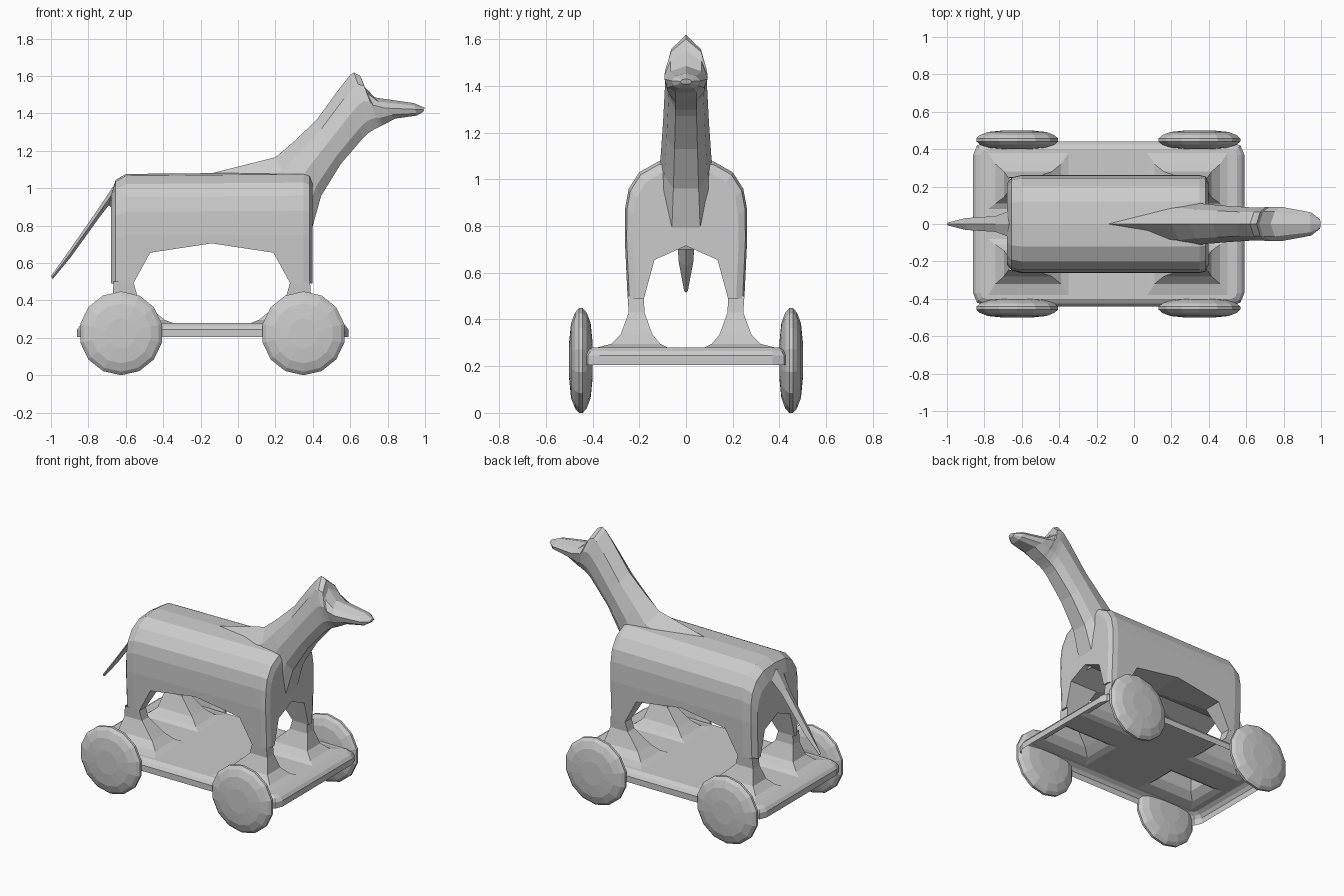
import bpy, bmesh, math

if "Cube" in bpy.data.objects:
    bpy.data.objects.remove(bpy.data.objects["Cube"])

MID = -0.14  # x of the middle of deck and body


def finish(bm, name):
    bmesh.ops.recalc_face_normals(bm, faces=bm.faces)
    me = bpy.data.meshes.new(name)
    bm.to_mesh(me)
    bm.free()
    ob = bpy.data.objects.new(name, me)
    bpy.context.collection.objects.link(ob)
    return ob


def loft(name, rings, cap_start=True, cap_end=True):
    bm = bmesh.new()
    rows = [[bm.verts.new(p) for p in r] for r in rings]
    n = len(rows[0])
    for a, b in zip(rows, rows[1:]):
        for i in range(n):
            j = (i + 1) % n
            bm.faces.new((a[i], a[j], b[j], b[i]))
    if cap_start:
        bm.faces.new(rows[0])
    if cap_end:
        bm.faces.new(rows[-1])
    return finish(bm, name)


def mirror_half(half):
    # half runs from top centre outwards and down; returns a closed section
    return half + [(-y, z) for y, z in reversed(half) if y > 0]


# Torso: rounded section lofted along x
half = [(0, 1.085), (.12, 1.075), (.20, 1.03), (.245, .96),
        (.26, .88), (.262, .75), (.25, .49)]
section = mirror_half(half)
stations = [(-.68, .80, .82), (-.655, .93, .95), (-.60, .985, 1),
            (.35, 1, 1), (.383, .98, .97), (.397, .92, .86)]
torso = loft("torso", [[(x, y * ys, .49 + (z - .49) * k) for y, z in section]
                       for x, k, ys in stations])

# Arches between the legs, cut both ways
side_arch = [(MID + s * d, z) for s, pts in
             ((-1, [(.42, .4), (.42, .49), (.33, .655), (0, .705)]),
              (1, [(.33, .655), (.42, .49), (.42, .4)])) for d, z in pts]
end_arch = [(-.18, .4), (-.18, .49), (-.135, .655), (0, .715),
            (.135, .655), (.18, .49), (.18, .4)]
cutters = [loft("side_cutter", [[(x, y, z) for x, z in side_arch] for y in (-.6, .6)]),
           loft("end_cutter", [[(x, y, z) for y, z in end_arch] for x in (-1.2, 1.2)])]
bpy.context.view_layer.objects.active = torso
for c in cutters:
    mod = torso.modifiers.new("arch", 'BOOLEAN')
    mod.operation = 'DIFFERENCE'
    mod.solver = 'EXACT'
    mod.object = c
    bpy.ops.object.modifier_apply(modifier=mod.name)
    bpy.data.objects.remove(c)

# Lower legs flaring into the deck: (z, inner x, outer x, inner y, outer y)
leg_rings = [(.50, .42, .525, .18, .25), (.43, .40, .53, .178, .245),
             (.335, .30, .555, .143, .28), (.295, .25, .60, .11, .32),
             (.28, .21, .64, .08, .38)]


def leg_ring(sx, sy, r):
    z, x0, x1, y0, y1 = r
    return [(MID + sx * x, sy * y, z)
            for x, y in ((x0, y0), (x1, y0), (x1, y1), (x0, y1))]


corners = [(sx, sy) for sx in (-1, 1) for sy in (-1, 1)]
for sx, sy in corners:
    name = ("front" if sx > 0 else "rear") + ("_left" if sy > 0 else "_right") + "_leg"
    loft(name, [leg_ring(sx, sy, r) for r in leg_rings], False, False)


# Deck: open-bottomed tray with rounded corners
def deck_ring(inset, z, hx=.725, hy=.44, r=.07):
    pts = []
    for k, (sx, sy) in enumerate(((1, 1), (-1, 1), (-1, -1), (1, -1))):
        for s in range(3):
            a = math.radians(90 * k + 45 * s)
            rr = r - inset
            pts.append((MID + .005 + sx * (hx - r) + rr * math.cos(a),
                        sy * (hy - r) + rr * math.sin(a), z))
    return pts


loft("deck_rim", [deck_ring(0, .205), deck_ring(0, .245), deck_ring(.015, .265),
                  deck_ring(.04, .28)], False, False)

# Deck top, open where the hollow legs stand
bm = bmesh.new()
loops = [deck_ring(.04, .28)] + [leg_ring(sx, sy, leg_rings[-1]) for sx, sy in corners]
edges = []
for pts in loops:
    vs = [bm.verts.new(p) for p in pts]
    edges += [bm.edges.new((vs[i - 1], vs[i])) for i in range(len(vs))]
bmesh.ops.triangle_fill(bm, use_beauty=True, use_dissolve=False,
                        edges=edges, normal=(0, 0, 1))
finish(bm, "deck_top")

# Neck and head: rings given as top point, bottom point, half width
neck = [((-.14, 1.08), (.36, .70), .09), ((.20, 1.165), (.40, .80), .12),
        ((.30, 1.25), (.445, .96), .108), ((.42, 1.365), (.55, 1.13), .098),
        ((.54, 1.53), (.67, 1.27), .09), ((.60, 1.605), (.70, 1.297), .088),
        ((.62, 1.618), (.725, 1.312), .088), ((.655, 1.60), (.755, 1.328), .09),
        ((.67, 1.55), (.775, 1.337), .092), ((.73, 1.485), (.84, 1.372), .092),
        ((.94, 1.455), (.955, 1.388), .062), ((.998, 1.43), (.99, 1.408), .025)]
shape = mirror_half([(0, 0), (.72, .2), (1, .5), (.85, .82), (.5, 1)])
loft("neck_and_head", [[(t[0] + (b[0] - t[0]) * f, y * w, t[1] + (b[1] - t[1]) * f)
                        for y, f in shape] for t, b, w in neck])

# Tail: thin four-sided taper
tail = [((-.60, 1.06), (-.64, .86), .13), ((-.67, 1.005), (-.69, .91), .065),
        ((-.74, .90), (-.74, .845), .042), ((-.90, .67), (-.895, .63), .032),
        ((-1.0, .53), (-.99, .515), .008)]
loft("tail", [[(t[0], 0, t[1]), ((t[0] + b[0]) / 2, w, (t[1] + b[1]) / 2),
               (b[0], 0, b[1]), ((t[0] + b[0]) / 2, -w, (t[1] + b[1]) / 2)]
              for t, b, w in tail])

# Wheels: faceted lens-shaped discs
disc = [(.08, -.05), (.16, -.042), (.205, -.025), (.224, -.008),
        (.224, .008), (.205, .025), (.16, .042), (.08, .05)]
for wx, wn in ((-.625, "rear"), (.35, "front")):
    for sy, sn in ((1, "left"), (-1, "right")):
        loft(f"{wn}_{sn}_wheel",
             [[(wx + r * math.cos(2 * math.pi * (i + .5) / 14), sy * .45 + d,
                .224 + r * math.sin(2 * math.pi * (i + .5) / 14))
               for i in range(14)] for r, d in disc])
